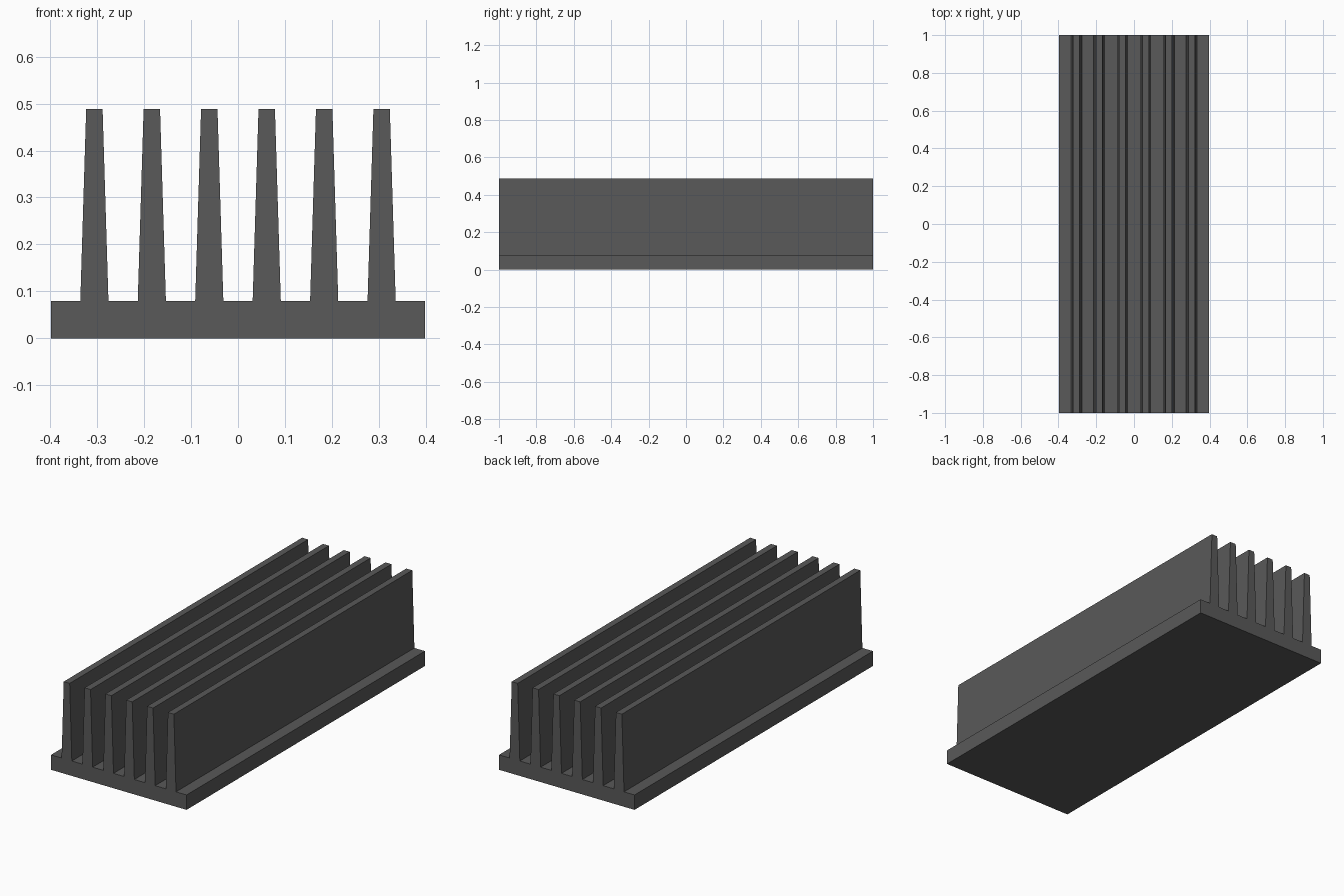
import bpy, bmesh

if "Cube" in bpy.data.objects:
    bpy.data.objects.remove(bpy.data.objects["Cube"])

LENGTH = 2.0
HALF_W, BASE_H, TOP_H = 0.398, 0.079, 0.488
FINS, PITCH = 6, 0.1224
FOOT, TIP = 0.03, 0.0175   # fin half widths at base and top

# Comb-shaped cross-section: base plate with tapered fins
profile = [(HALF_W, 0), (HALF_W, BASE_H)]
for i in reversed(range(FINS)):
    cx = (i - (FINS - 1) / 2) * PITCH
    profile += [(cx + FOOT, BASE_H), (cx + TIP, TOP_H),
                (cx - TIP, TOP_H), (cx - FOOT, BASE_H)]
profile += [(-HALF_W, BASE_H), (-HALF_W, 0)]

# Extrude the section along y
bm = bmesh.new()
face = bm.faces.new([bm.verts.new((x, -LENGTH / 2, z)) for x, z in profile])
ext = bmesh.ops.extrude_face_region(bm, geom=[face], use_keep_orig=True)
moved = [g for g in ext["geom"] if isinstance(g, bmesh.types.BMVert)]
bmesh.ops.translate(bm, verts=moved, vec=(0, LENGTH, 0))
bmesh.ops.recalc_face_normals(bm, faces=bm.faces[:])

mesh = bpy.data.meshes.new("finned_heat_sink")
bm.to_mesh(mesh)
bm.free()
obj = bpy.data.objects.new("finned_heat_sink", mesh)
bpy.context.collection.objects.link(obj)

# Dark grey metal
mat = bpy.data.materials.new("dark_metal")
mat.diffuse_color = (0.1, 0.1, 0.1, 1)
mat.use_nodes = True
mat.node_tree.nodes["Principled BSDF"].inputs["Base Color"].default_value = mat.diffuse_color
mesh.materials.append(mat)
